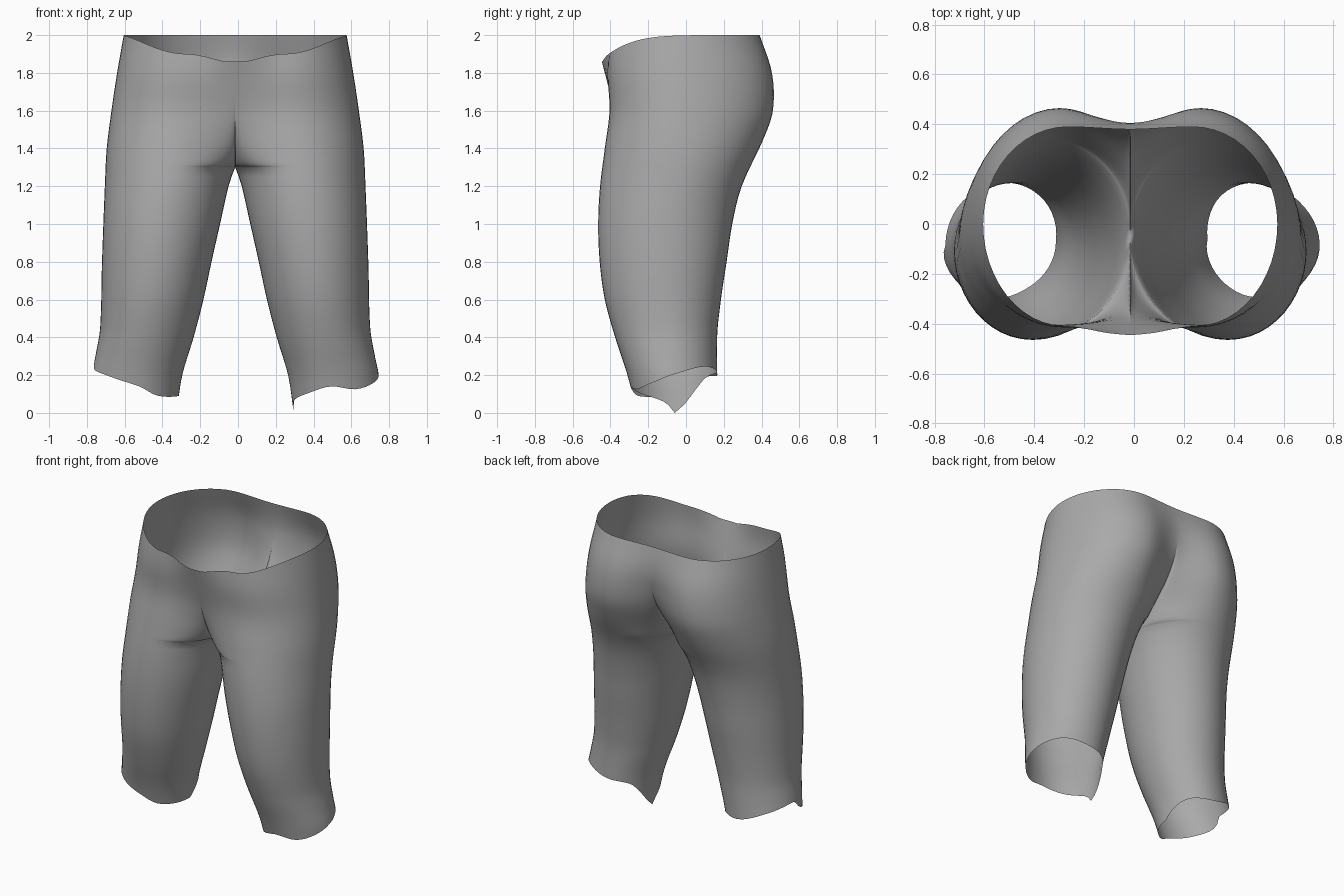
import bpy, bmesh
from math import sin, cos, pi, sqrt, radians

if "Cube" in bpy.data.objects:
    bpy.data.objects.remove(bpy.data.objects["Cube"], do_unlink=True)


def curve(keys):
    """Smooth function through (position, value) keys."""
    def slope(i):
        a, b = keys[max(i - 1, 0)], keys[min(i + 1, len(keys) - 1)]
        return (b[1] - a[1]) / (b[0] - a[0])

    def evaluate(p):
        p = min(max(p, keys[0][0]), keys[-1][0])
        i = 0
        while i < len(keys) - 2 and p > keys[i + 1][0]:
            i += 1
        (p0, v0), (p1, v1) = keys[i], keys[i + 1]
        d = p1 - p0
        t = (p - p0) / d
        bend = t * (1 - t) * d
        mix = t * t * (3 - 2 * t)
        return v0 + (v1 - v0) * mix + bend * ((1 - t) * slope(i) - t * slope(i + 1))
    return evaluate


CROTCH, SHIFT, STEPS = 1.3, -0.015, 48

# Body outline by height
outer_x = curve([(0, .77), (.2, .76), (.3, .74), (.45, .715), (.8, .705), (1.2, .69),
                 (1.4, .68), (1.6, .655), (1.8, .625), (2, .59)])
inner_x = curve([(0, .31), (.2, .28), (.4, .22), (.6, .168), (.8, .125), (1, .08),
                 (1.2, .035), (1.27, .012), (CROTCH, 0)])
centre_x = curve([(0, .53), (.5, .45), (1, .39), (CROTCH, .34), (1.6, .29), (2, .25)])
front_y = curve([(0, -.26), (.2, -.31), (.4, -.375), (.6, -.43), (.8, -.457), (1, -.465),
                 (1.2, -.455), (1.4, -.43), (1.6, -.405), (1.8, -.415), (2, -.4)])
back_y = curve([(0, .17), (.4, .165), (.6, .185), (.8, .215), (1, .245), (1.2, .295),
                (1.45, .41), (1.6, .46), (1.8, .455), (2, .39)])
middle_y = curve([(0, -.06), (.5, -.1), (1, -.1), (CROTCH, -.05), (2, 0)])

# Centre seam, front and back
front_seam = curve([(CROTCH, -.05), (1.31, -.13), (1.34, -.21), (1.4, -.285), (1.5, -.345),
                    (1.6, -.378), (1.8, -.43), (1.9, -.455)])
back_seam = curve([(CROTCH, -.05), (1.31, 0), (1.34, .06), (1.4, .14), (1.5, .26),
                   (1.6, .34), (1.7, .385), (1.8, .405), (1.9, .4), (2, .38)])

# Ragged hems, by angle around each leg
left_hem = curve([(-180, 0), (-168, .055), (-125, .105), (-90, .14), (-60, .125), (-20, .17),
                  (0, .2), (45, .245), (90, .215), (130, .19), (150, .12), (165, .05), (180, 0)])
right_hem = curve([(-180, .09), (-120, .09), (-90, .14), (-45, .2), (-10, .24), (0, .29),
                   (45, .26), (90, .2), (135, .19), (160, .15), (180, .09)])


def section(angle, z):
    """Point on one half of the garment: a leg ellipse, opening at the seam above the crotch."""
    c, s = cos(angle), sin(angle)
    cx, mid = centre_x(z), middle_y(z)
    edge = front_y(z) if s < 0 else back_y(z)
    if c >= 0:
        return cx + (outer_x(z) - cx) * c, mid + (edge - mid) * abs(s)
    u = min(-c, 1)
    seam = mid
    if z > CROTCH:
        seam = front_seam(z) if s < 0 else back_seam(z)
    rounded = 1 - sqrt(1 - u * u)
    soft = u * u * (3 - 2 * u)
    w = min(max((z - CROTCH) / .45, 0), 1)
    drop = rounded + (soft - rounded) * w
    return cx + (max(inner_x(z), 0) - cx) * u, edge + (seam - edge) * drop


def waist(angle):
    y = section(angle, 1.93)[1]
    return 2 - .14 * min(max((.35 - y) / .8, 0), 1) ** 6


levels = [CROTCH * i / 26 for i in range(27)]
levels += [CROTCH + .2 * (i / 10) ** 2 for i in range(1, 11)]
levels += [1.5 + .5 * i / 12 for i in range(1, 13)]

bm = bmesh.new()
for side, hem in ((1, left_hem), (-1, right_hem)):
    rings = []
    for level in levels:
        ring = []
        for i in range(STEPS + 1):
            degrees = -180 + 360 * i / STEPS
            # Tiny inset keeps the front and back seam ends distinct
            angle = radians(min(max(degrees, -179.999), 179.999))
            z = level
            if level < .5:
                z = .5 - (.5 - level) * (.5 - hem(degrees)) / .5
            elif level > 1.5:
                z = 1.5 + (level - 1.5) * (waist(angle) - 1.5) / .5
            x, y = section(angle, z)
            if i in (0, STEPS) and level >= CROTCH - 1e-6:
                x = 0
            ring.append(bm.verts.new((side * x + SHIFT, y, z)))
        rings.append(ring)
    for low, high in zip(rings, rings[1:]):
        for i in range(STEPS):
            quad = [low[i], low[i + 1], high[i + 1], high[i]]
            bm.faces.new(quad if side > 0 else quad[::-1])

# Join the inner leg seams and the centre seam
bmesh.ops.remove_doubles(bm, verts=bm.verts, dist=.0004)
for face in bm.faces:
    face.smooth = True
mesh = bpy.data.meshes.new("shorts")
bm.to_mesh(mesh)
bm.free()
shorts = bpy.data.objects.new("shorts", mesh)
bpy.context.collection.objects.link(shorts)

grey = bpy.data.materials.new("plain_grey")
grey.use_nodes = True
colour = (.4, .4, .4, 1)
grey.diffuse_color = colour
grey.node_tree.nodes["Principled BSDF"].inputs["Base Color"].default_value = colour
mesh.materials.append(grey)
